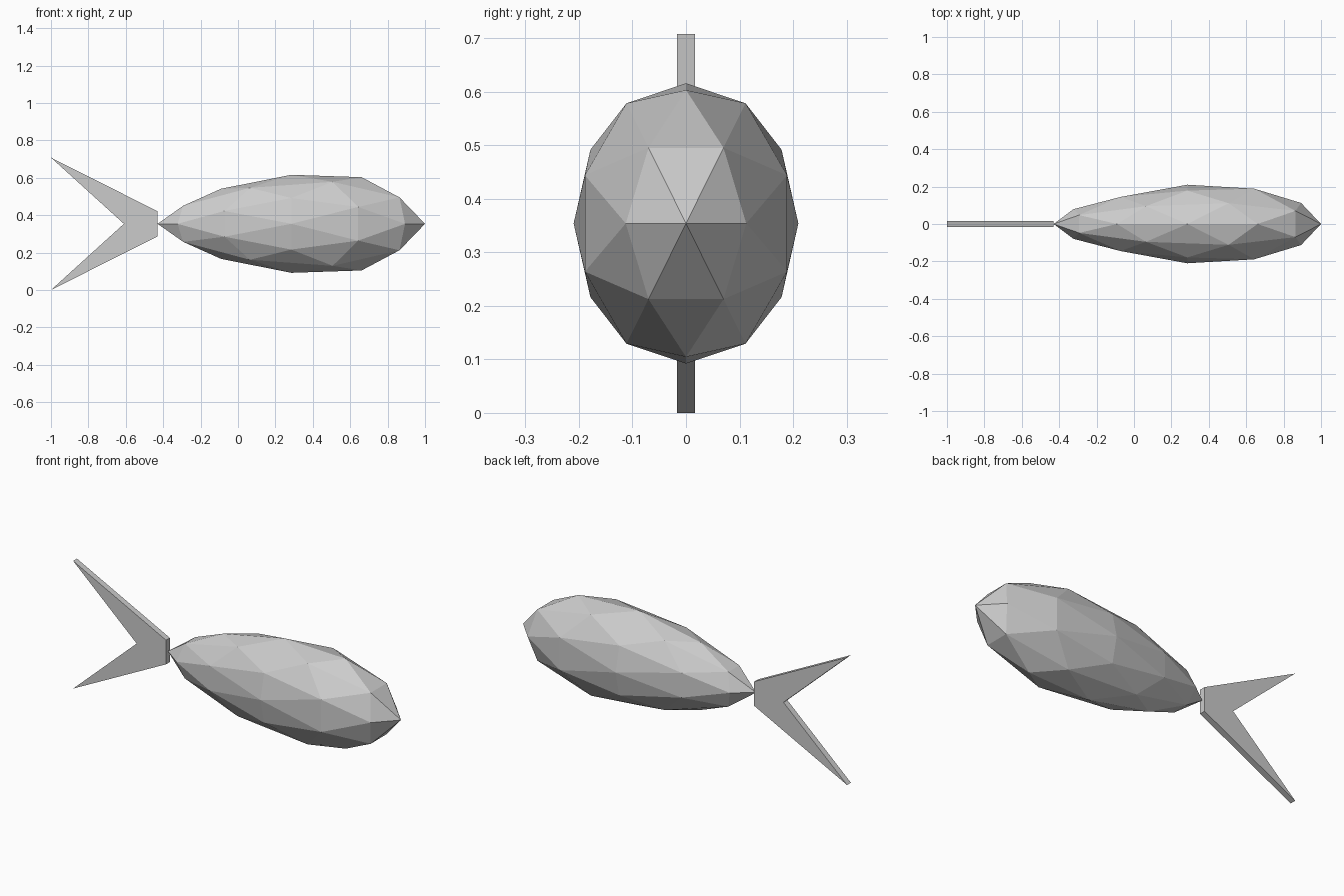
import bpy, bmesh
from mathutils import Vector

if "Cube" in bpy.data.objects:
    bpy.data.objects.remove(bpy.data.objects["Cube"])

MID_Z = 0.354


def finish(bm, name):
    bmesh.ops.recalc_face_normals(bm, faces=bm.faces[:])
    mesh = bpy.data.meshes.new(name)
    bm.to_mesh(mesh)
    bm.free()
    obj = bpy.data.objects.new(name, mesh)
    bpy.context.collection.objects.link(obj)
    return obj


def girth(x):
    # thickness of the body along its length, tapering to the tail
    pts = [(-1, 0.68), (-0.85, 0.72), (-0.5, 0.85), (0, 1), (0.31, 1.06),
           (0.53, 1.12), (0.809, 1.08), (0.85, 1.02), (1, 1)]
    for (x0, g0), (x1, g1) in zip(pts, pts[1:]):
        if x <= x1:
            return g0 + (g1 - g0) * (x - x0) / (x1 - x0)
    return pts[-1][1]


# Body: twice-divided icosahedron with an edge across the nose
phi = (1 + 5 ** 0.5) / 2
corners = []
for a in (-1, 1):
    for b in (-phi, phi):
        corners += [Vector((b, a, 0)), Vector((0, b, a)), Vector((a, 0, b))]
mids = [p + q for i, p in enumerate(corners) for q in corners[:i]
        if (p - q).length < 2.01]
bm = bmesh.new()
for p in corners + mids:
    bm.verts.new(p.normalized())
bmesh.ops.convex_hull(bm, input=bm.verts[:])
for v in bm.verts:
    x, y, z = v.co
    g = girth(x)
    v.co = (0.285 + 0.715 * x, 0.21 * g * y, MID_Z + 0.262 * g * z)
finish(bm, "body")

# Tail fin: flat forked plate
half = 0.0168
outline = [(-0.43, -0.067), (-0.43, 0.067), (-1, 0.354), (-0.61, 0), (-1, -0.354)]
bm = bmesh.new()
face = bm.faces.new([bm.verts.new((x, -half, MID_Z + z)) for x, z in outline])
ext = bmesh.ops.extrude_face_region(bm, geom=[face], use_keep_orig=True)
for v in ext["geom"]:
    if isinstance(v, bmesh.types.BMVert):
        v.co.y = half
finish(bm, "tail_fin")
